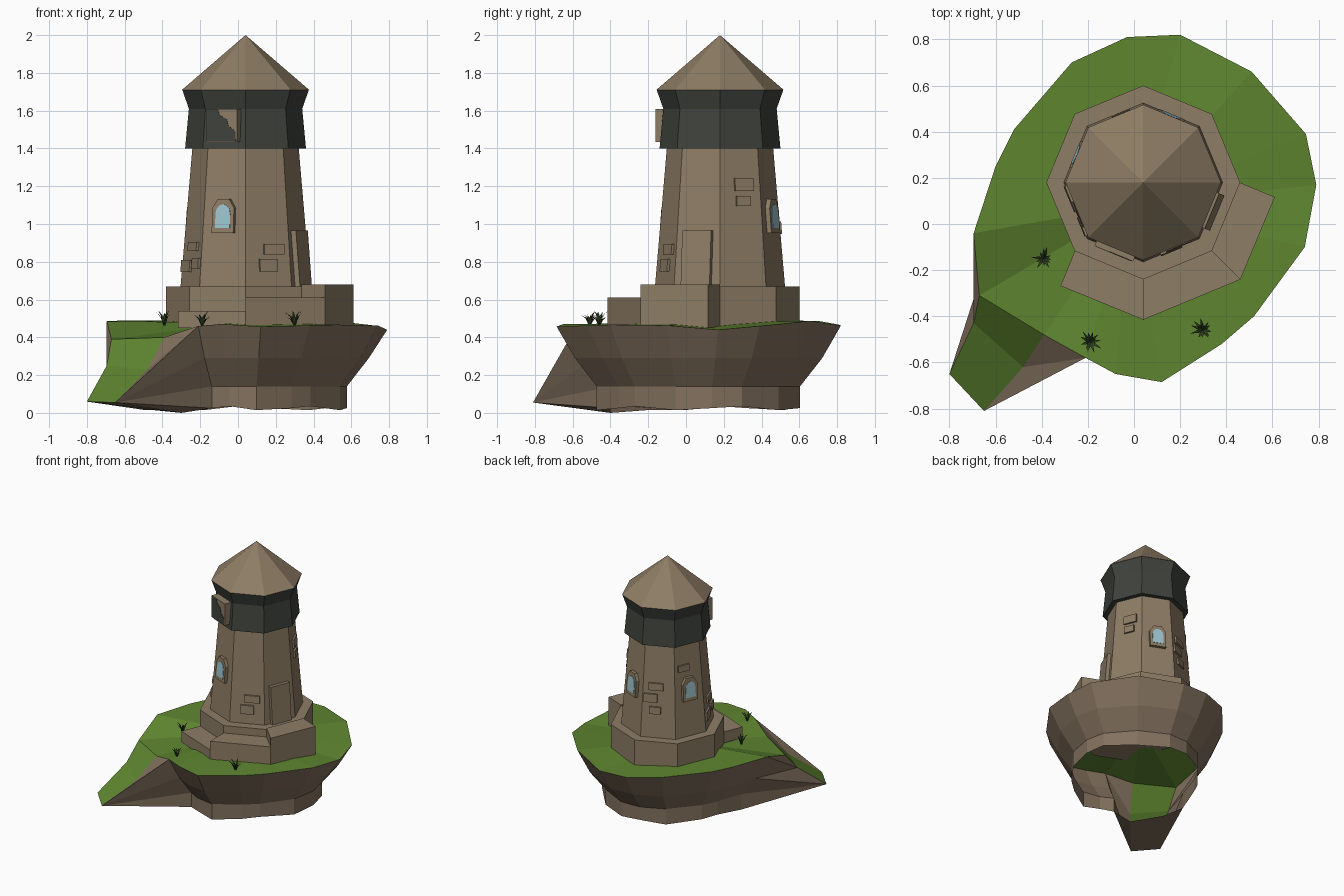
import bpy, bmesh, math, random
from mathutils import Vector

if "Cube" in bpy.data.objects:
    bpy.data.objects.remove(bpy.data.objects["Cube"])

random.seed(4)
CX, CY = 0.04, 0.18          # tower axis


def material(name, rgb):
    m = bpy.data.materials.new(name)
    m.diffuse_color = (*rgb, 1)
    m.use_nodes = True
    m.node_tree.nodes["Principled BSDF"].inputs["Base Color"].default_value = m.diffuse_color
    return m


STONE = material("tan stone", (0.27, 0.205, 0.13))
ROCK = material("brown rock", (0.225, 0.165, 0.112))
GRASS = material("grass green", (0.115, 0.24, 0.03))
SLATE = material("dark slate", (0.05, 0.056, 0.046))
GLASS = material("pale glass", (0.34, 0.55, 0.62))
TUFT = material("dark tuft green", (0.03, 0.055, 0.015))
BLUE = material("blue slab", (0.08, 0.12, 0.17))


def mesh_object(name, verts, faces, mat, fix=True):
    me = bpy.data.meshes.new(name)
    me.from_pydata([tuple(v) for v in verts], [], faces)
    if fix:
        bm = bmesh.new()
        bm.from_mesh(me)
        bmesh.ops.remove_doubles(bm, verts=bm.verts, dist=1e-5)
        bmesh.ops.recalc_face_normals(bm, faces=bm.faces)
        bm.to_mesh(me)
        bm.free()
    me.materials.append(mat)
    ob = bpy.data.objects.new(name, me)
    bpy.context.collection.objects.link(ob)
    return ob


def loft(name, rings, mat):
    """Closed solid through rings that have equal point counts."""
    n = len(rings[0])
    verts = [p for r in rings for p in r]
    faces = [(k * n + i, k * n + (i + 1) % n, (k + 1) * n + (i + 1) % n, (k + 1) * n + i)
             for k in range(len(rings) - 1) for i in range(n)]
    faces += [tuple(range(n)), tuple(range(len(verts) - n, len(verts)))]
    return mesh_object(name, verts, faces, mat)


def corner(r, deg, z):
    a = math.radians(deg)
    return (CX + r * math.cos(a), CY + r * math.sin(a), z)


def octagon(r, z):
    return [corner(r, i * 45, z) for i in range(8)]


# --- tower body, lantern drum and roof
loft("tower_base", [octagon(0.42, 0.45), octagon(0.42, 0.67)], STONE)
loft("tower_shaft", [octagon(0.345, 0.66), octagon(0.28, 1.42)], STONE)
loft("lantern_drum", [octagon(0.32, 1.40), octagon(0.30, 1.61), octagon(0.335, 1.71)], SLATE)
mesh_object("roof", octagon(0.337, 1.71) + [(CX, CY, 2.0)],
            [(i, (i + 1) % 8, 8) for i in range(8)] + [tuple(range(8))], STONE)

# --- steps winding round the base, each lower than the last
for i, (deg, top) in enumerate([(-22.5, 0.68), (-67.5, 0.61), (-112.5, 0.54)]):
    a = math.radians(deg)
    off = Vector((math.cos(a), math.sin(a), 0)) * 0.165
    p, q = (Vector(corner(0.418, deg + s, 0)) for s in (-22.5, 22.5))
    po = Vector(corner(0.595, deg - 22.5, 0)) if i < 2 else p + off
    qo = Vector(corner(0.595, deg + 22.5, 0)) if i > 0 else q + off
    ring = [p, po, qo, q]
    loft("step_%d" % (i + 1), [[(v.x, v.y, z) for v in ring] for z in (0.45, top)], STONE)
    if i == 0:
        loft("step_slab", [[(v.x, v.y, z) for v in ring] for z in (0.44, 0.449)], BLUE)


# --- plates that follow a tower face
def shaft_face(z):
    return (0.345 - (z - 0.66) * 0.0855) * math.cos(math.pi / 8)


def plate(name, deg, outline, d0, d1, mat, face=shaft_face):
    a = math.radians(deg)
    rings = []
    for d in (d0, d1):
        rings.append([(CX + (face(z) + d) * math.cos(a) - u * math.sin(a),
                       CY + (face(z) + d) * math.sin(a) + u * math.cos(a), z)
                      for u, z in outline])
    return loft(name, rings, mat)


def rect(u, z, w, h):
    return [(u - w / 2, z - h / 2), (u + w / 2, z - h / 2), (u + w / 2, z + h / 2), (u - w / 2, z + h / 2)]


# --- door, arched windows
plate("door", -22.5, rect(0, 0.815, 0.165, 0.30), -0.01, 0.028, STONE)
for deg in (-112.5, 67.5, 157.5):
    plate("window_frame", deg, [(-0.062, 0.953), (0.062, 0.953), (0.062, 1.085),
                                (0.032, 1.133), (-0.032, 1.133), (-0.062, 1.085)], -0.01, 0.025, STONE)
    arch = [(-0.042, 0.98), (0.042, 0.98)]
    arch += [(0.042 * math.cos(t * math.pi / 6), 1.055 + 0.05 * math.sin(t * math.pi / 6)) for t in range(7)]
    plate("window_glass", deg, arch, 0.022, 0.028, GLASS)

# --- raised bricks: face angle, sideways, height, width, tall
for deg, u, z, w, h in [(-67.5, 0.035, 0.867, 0.115, 0.055), (-67.5, 0.0, 0.782, 0.1, 0.068),
                        (22.5, 0.02, 1.21, 0.105, 0.068), (22.5, 0.015, 1.122, 0.08, 0.055),
                        (-157.5, 0.02, 0.882, 0.12, 0.048), (-157.5, -0.055, 0.778, 0.12, 0.065),
                        (-157.5, 0.075, 0.793, 0.09, 0.055), (157.5, -0.04, 1.21, 0.095, 0.05),
                        (112.5, -0.02, 1.07, 0.11, 0.055), (112.5, -0.06, 0.98, 0.1, 0.065),
                        (112.5, -0.025, 0.885, 0.085, 0.055)]:
    plate("brick", deg, rect(u, z, w, h), -0.01, 0.014, STONE)

# --- shutter on the drum with a dark worn front
drum_face = lambda z: 0.283
plate("shutter", -112.5, rect(0, 1.522, 0.18, 0.175), -0.02, 0.05, STONE, drum_face)
plate("shutter_front", -112.5, [(-0.085, 1.44), (0.082, 1.44), (0.08, 1.49), (0.04, 1.52), (0.03, 1.555),
                                (-0.01, 1.575), (-0.02, 1.605), (-0.085, 1.605)],
      0.049, 0.0525, SLATE, drum_face)

# --- island rim, running counter-clockwise from right of the ramp to left of it
RIM = [Vector(p) for p in [
    (-0.21, -0.58, 0.46), (-0.08, -0.65, 0.47), (0.12, -0.685, 0.457), (0.38, -0.52, 0.463),
    (0.52, -0.40, 0.467), (0.74, -0.10, 0.463), (0.79, 0.17, 0.44), (0.745, 0.39, 0.46),
    (0.51, 0.66, 0.487), (0.20, 0.82, 0.462), (-0.03, 0.81, 0.467), (-0.27, 0.70, 0.487),
    (-0.52, 0.41, 0.49), (-0.60, 0.25, 0.49), (-0.695, -0.04, 0.485)]]
B, C, D = Vector((-0.67, -0.31, 0.39)), Vector((-0.695, -0.43, 0.25)), Vector((-0.80, -0.65, 0.06))
E, F, G = Vector((-0.65, -0.81, 0.055)), Vector((-0.48, -0.62, 0.23)), Vector((-0.39, -0.48, 0.40))

# grass top: fan to a centre, then the ramp
n = len(RIM)
verts = RIM + [B, C, D, E, F, G, Vector((CX - 0.05, CY - 0.1, 0.478))]
b, c, d, e, f, g, mid = range(n, n + 7)
loop = list(range(n)) + [b, g]
faces = [(loop[i], loop[(i + 1) % len(loop)], mid) for i in range(len(loop))]
faces += [(b, c, f, g), (c, d, e, f)]
mesh_object("grass_top", verts, faces, GRASS)

# rock cliff: open shell narrowing to a vertical foot
verts = []
for s, z in [(1, None), (0.87, 0.29), (0.715, 0.14), (0.715, None)]:
    for i, p in enumerate(RIM):
        h = p.z if s == 1 else z if z else 0.025 + 0.012 * math.sin(i * 2.1)
        verts.append(Vector((0.04 + (p.x - 0.04) * s, 0.06 + (p.y - 0.06) * s, h)))
faces = [(k * n + i, (k + 1) * n + i, (k + 1) * n + i + 1, k * n + i + 1)
         for k in range(3) for i in range(n - 1)]
b, c, d, e, f, g, k1, k2 = range(4 * n, 4 * n + 8)
verts += [B, C, D, E, F, G, Vector((-0.30, -0.40, 0.0)), Vector((-0.45, -0.20, 0.015))]
a0, a1, a2, a3 = (n * k + n - 1 for k in range(4))     # left column
h0, h1, h2, h3 = (n * k for k in range(4))             # right column
faces += [(a0, b, c), (a0, c, a1), (a1, c, d), (a1, d, a2), (a2, d, a3),
          (h0, f, g), (h0, e, f), (h0, h1, e), (h1, h2, e), (h2, h3, e),
          (e, h3, k1), (d, k2, a3), (d, e, k1, k2)]
mesh_object("cliff", verts, faces, ROCK)

# --- grass tufts of bent blades
for x, y in [(-0.39, -0.15), (-0.19, -0.51), (0.30, -0.46)]:
    verts, faces = [], []
    for i in range(11):
        a = i * math.tau / 11 + random.uniform(-0.2, 0.2)
        out, side = Vector((math.cos(a), math.sin(a), 0)), Vector((-math.sin(a), math.cos(a), 0))
        L, H = random.uniform(0.03, 0.06), random.uniform(0.045, 0.085)
        o = Vector((x, y, 0.462))
        m = o + out * L * 0.45 + Vector((0, 0, H * 0.7))
        k = len(verts)
        verts += [o - side * 0.007, o + side * 0.007, m + side * 0.006, m - side * 0.006,
                  o + out * L + Vector((0, 0, H))]
        faces += [(k, k + 1, k + 2, k + 3), (k + 3, k + 2, k + 4)]
    mesh_object("grass_tuft", verts, faces, TUFT, fix=False)
